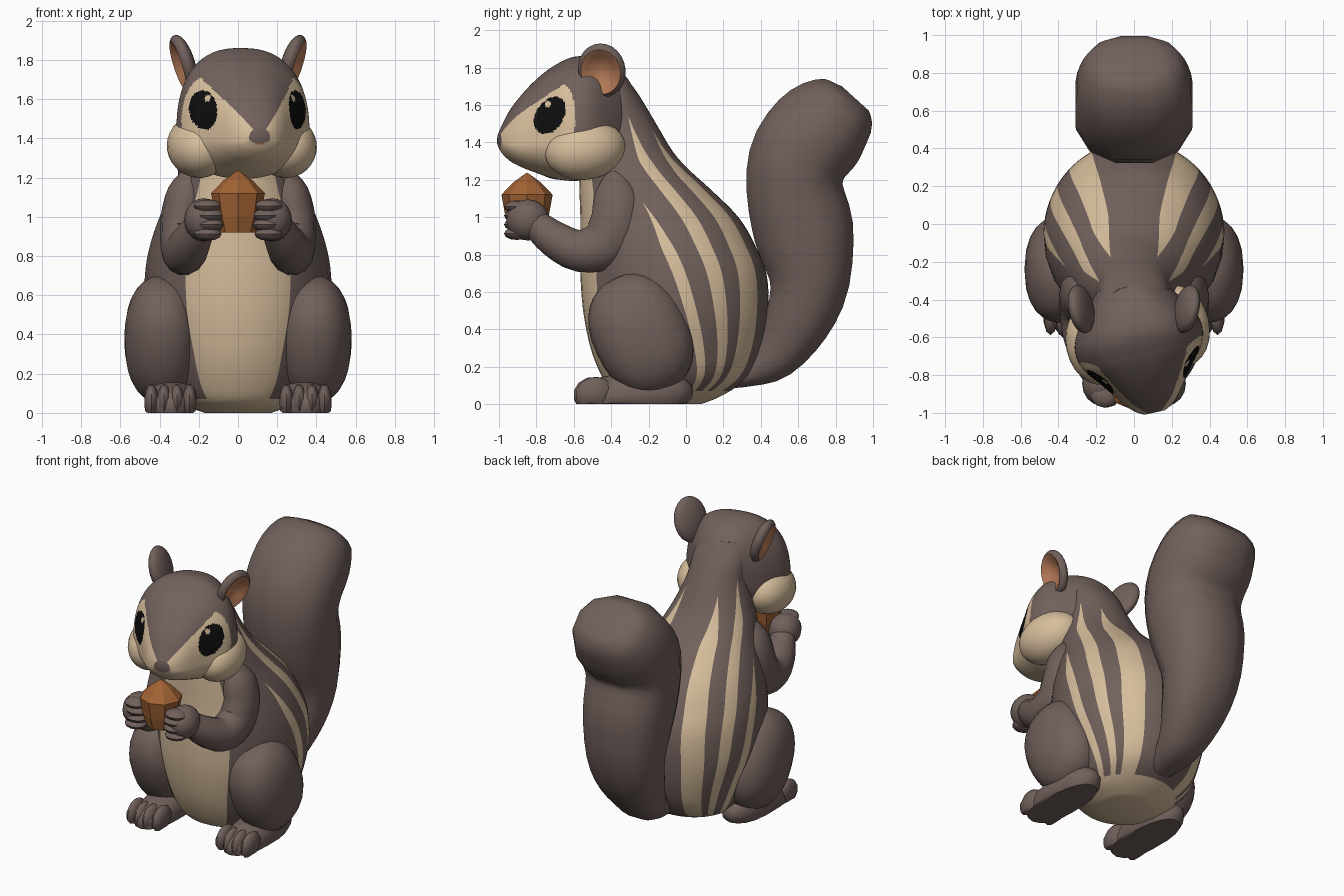
import bpy, bmesh, math
from mathutils import Matrix, Vector

if "Cube" in bpy.data.objects:
    bpy.data.objects.remove(bpy.data.objects["Cube"])


def mat(name, r, g, b):
    m = bpy.data.materials.new(name)
    m.diffuse_color = (r, g, b, 1)
    m.use_nodes = True
    m.node_tree.nodes["Principled BSDF"].inputs["Base Color"].default_value = m.diffuse_color
    return m


BROWN = mat("brown fur", .165, .118, .105)
CREAM = mat("cream fur", .68, .515, .335)
BLACK = mat("eye black", .004, .004, .004)
TAN = mat("ear tan", .48, .20, .10)
NUT = mat("acorn brown", .36, .125, .035)


def finish(name, bm, mats):
    bmesh.ops.recalc_face_normals(bm, faces=bm.faces[:])
    me = bpy.data.meshes.new(name)
    bm.to_mesh(me)
    bm.free()
    for m in mats:
        me.materials.append(m)
    ob = bpy.data.objects.new(name, me)
    bpy.context.collection.objects.link(ob)
    return ob


def spline(rows, n):
    """Catmull-Rom through rows of numbers, n steps per span."""
    out = []
    for i in range(len(rows) - 1):
        p = [rows[max(i - 1, 0)], rows[i], rows[i + 1], rows[min(i + 2, len(rows) - 1)]]
        for k in range(n):
            t = k / n
            out.append([.5 * (2 * b + (c - a) * t + (2 * a - 5 * b + 4 * c - d) * t * t
                              + (3 * b - a - 3 * c + d) * t ** 3) for a, b, c, d in zip(*p)])
    return out + [list(rows[-1])]


def loft(name, rings, mats, rule=None):
    """Skin closed rings; rule(centre, column) gives the material index."""
    bm = bmesh.new()
    vs = [[bm.verts.new(p) for p in r] for r in rings]
    n = len(vs[0])
    made = [(bm.faces.new(vs[0]), -1), (bm.faces.new(vs[-1]), -1)]
    for a, b in zip(vs, vs[1:]):
        for j in range(n):
            k = (j + 1) % n
            made.append((bm.faces.new((a[j], a[k], b[k], b[j])), j))
    if rule:
        for f, j in made:
            f.material_index = rule(f.calc_center_median(), j)
    return finish(name, bm, mats)


def spow(v, e):
    return math.copysign(abs(v) ** e, v)


def tube(name, rows, n, steps, square=1.0):
    """Tube along x,y,z with in-plane radius and sideways radius."""
    rows = spline(rows, steps)
    rings = []
    for i, (x, y, z, ra, rb) in enumerate(rows):
        t = Vector(rows[min(i + 1, len(rows) - 1)][:3]) - Vector(rows[max(i - 1, 0)][:3])
        u = t.cross(Vector((1, 0, 0))).normalized()
        v = t.cross(u).normalized()
        rings.append([Vector((x, y, z)) + u * ra * spow(math.cos(a), square) + v * rb * spow(math.sin(a), square)
                      for a in (2 * math.pi * (k + .5) / n for k in range(n))])
    return loft(name, rings, [BROWN])


def blob(bm, c, r, tilt=0, seg=16, square=1.0):
    m = Matrix.Translation(c) @ Matrix.Rotation(math.radians(tilt), 4, 'X') @ Matrix.Diagonal((*r, 1))
    for v in bmesh.ops.create_uvsphere(bm, u_segments=seg, v_segments=seg * 2 // 3, radius=1)["verts"]:
        v.co = m @ Vector([spow(q, square) for q in v.co])


# torso: z, front y, back y, half width
torso = spline([(0, -.25, .08, .17), (.05, -.38, .20, .29), (.15, -.45, .34, .38), (.3, -.51, .41, .43),
                (.5, -.55, .44, .475), (.7, -.565, .43, .475), (.85, -.565, .37, .45), (1.0, -.565, .28, .40),
                (1.15, -.57, .13, .33), (1.25, -.57, .02, .29), (1.35, -.56, -.07, .25),
                (1.5, -.55, -.16, .20), (1.65, -.5, -.25, .18), (1.76, -.48, -.33, .13)], 4)
LOW = (0, 30, 46, 52, 58, 66, 72, 150, 180)      # stripe edges in degrees from the back, low down
HIGH = (0, 26, 46, 64, 78, 96, 106, 142, 180)    # and at shoulder height
TOPS = {1: 1.46, 3: 1.55, 5: 1.08}               # where each cream stripe ends
SUB = 4


def stripe_edges(z):
    t = min(max((z - .1) / 1.1, 0), 1.1)
    e = [a + (b - a) * t for a, b in zip(LOW, HIGH)]
    for k, top in TOPS.items():
        w = min(max((top - z) / .25, 0.01), 1)
        mid, half = (e[k] + e[k + 1]) / 2, (e[k + 1] - e[k]) / 2 * w
        e[k], e[k + 1] = mid - half, mid + half
    return e


rings = []
for z, yf, yb, rx in torso:
    e = stripe_edges(z)
    half = [e[k] + (e[k + 1] - e[k]) * s / SUB for k in range(8) for s in range(SUB)]
    angles = half + [180] + [360 - a for a in half[:0:-1]]
    rings.append([(rx * math.sin(math.radians(a)), (yf + yb) / 2 + (yb - yf) / 2 * math.cos(math.radians(a)), z)
                  for a in angles])


def torso_rule(c, j):
    if c.z < .07:
        return 1
    if j < 0:
        return 0
    band = min(j, 16 * SUB - 1 - j) // SUB
    return 1 if band % 2 and c.z < TOPS.get(band, 9) else 0


loft("torso", rings, [BROWN, CREAM], torso_rule)

# head: forward distance, top z, bottom z, half width, built straight then turned
YAW = Matrix.Translation((0, -.5, 0)) @ Matrix.Rotation(math.radians(12.5), 4, 'Z')
skull = spline([(-.23, 1.66, 1.42, .10), (-.17, 1.76, 1.32, .17), (-.06, 1.835, 1.23, .265), (.08, 1.86, 1.195, .34),
                (.2, 1.81, 1.205, .325), (.3, 1.735, 1.235, .25), (.38, 1.655, 1.265, .19),
                (.44, 1.58, 1.295, .145), (.485, 1.50, 1.335, .10), (.51, 1.45, 1.375, .055)], 14)
N = 240
rings = []
for f, top, bot, w in skull:
    mid = bot + .33 * (top - bot)
    ring = []
    for k in range(N):
        a = 2 * math.pi * (k + .5) / N
        e = .8 if math.sin(a) > 0 else 1
        h = top - mid if math.sin(a) > 0 else mid - bot
        ring.append((w * spow(math.cos(a), e), -f, mid + h * spow(math.sin(a), e)))
    rings.append(ring)


def head_rule(c, j):
    x, f, z = abs(c.x), -c.y, c.z
    t = (x - .255) * .61 - (f - .295) * .79          # distance along the face, outward from the eye
    ridge = max(0, z - 1.405) * .8                   # dark wedge between the eyes
    if f > .05 and x > .08:
        if ((t + .02) ** 2 + (z - 1.605) ** 2) < .018 ** 2:
            return 1
        if ((t - .25 * (z - 1.545)) / .09) ** 2 + ((z - 1.545) / .10) ** 2 < 1:
            return 2
    if f > .46 and x < .022 and 1.37 < z < 1.395:
        return 3
    if x < ridge or f < -.08:
        return 0
    arch = (max(t, 0) / .145) ** 2 + (max(z - 1.54, 0) / .19) ** 2 < 1
    return 1 if z < 1.46 or (f > 0 and arch) else 0


head = loft("head", rings, [BROWN, CREAM, BLACK, TAN], head_rule)
head.data.transform(YAW)

# cheeks
for s, side in ((-1, "left"), (1, "right")):
    bm = bmesh.new()
    blob(bm, (s * .225, -.09, 1.36), (.16, .22, .16), 8, 24)
    bm.transform(YAW)
    finish(side + "_cheek", bm, [CREAM])

# tail: upright plume bending backward at the top
tube("tail", [(0, .20, .13, .05, .07), (0, .33, .17, .08, .11), (0, .47, .25, .13, .16), (0, .59, .43, .18, .22),
              (0, .66, .65, .22, .26), (0, .63, .92, .275, .29), (0, .58, 1.16, .265, .31), (0, .615, 1.34, .275, .32),
              (0, .74, 1.49, .27, .31), (0, .865, 1.595, .195, .25), (0, .905, 1.635, .10, .14)], 12, 3, .85)

# acorn
prof = [(.09, .92), (.115, 1.0), (.137, 1.12), (.075, 1.185), (.006, 1.235)]
loft("acorn", [[(r * math.cos(math.pi * k / 4), -.85 + r * math.sin(math.pi * k / 4), z) for k in range(8)]
               for r, z in prof], [NUT])

for s, side in ((-1, "left"), (1, "right")):
    # arm
    tube(side + "_arm", [(s * .22, -.38, 1.22, .06, .06), (s * .26, -.37, 1.12, .125, .10), (s * .285, -.37, .99, .14, .11),
                         (s * .285, -.43, .86, .14, .11), (s * .27, -.57, .82, .115, .11),
                         (s * .235, -.70, .88, .10, .10), (s * .19, -.80, .96, .08, .08)], 14, 3)
    # paw with stacked fingers
    bm = bmesh.new()
    blob(bm, (s * .175, -.845, .985), (.10, .115, .11))
    for k in range(4):
        blob(bm, (s * (.14 + .01 * abs(k - 1.5)), -.905, .912 + .048 * k), (.075, .068, .034), seg=10)
    finish(side + "_paw", bm, [BROWN])
    # thigh
    bm = bmesh.new()
    blob(bm, (s * .385, -.24, .375), (.195, .26, .33), 25, 24, .88)
    finish(side + "_thigh", bm, [BROWN])
    # foot with toes, flattened on the ground
    bm = bmesh.new()
    blob(bm, (s * .345, -.28, .05), (.135, .32, .12), 4, 18, .9)
    for k in range(4):
        blob(bm, (s * (.247 + .065 * k), -.51 + .012 * abs(k - 1.5), .06), (.038, .10, .085), 18, 10)
    for v in bm.verts:
        v.co.z = max(v.co.z, 0)
    finish(side + "_foot", bm, [BROWN])
    # ear: rounded cup with tan inside
    bm = bmesh.new()
    bmesh.ops.create_uvsphere(bm, u_segments=24, v_segments=16, radius=1, matrix=Matrix.Rotation(math.pi / 2, 4, 'Y'))
    for v in bm.verts:
        r = math.hypot(v.co.y, v.co.z)
        if v.co.x > 0 and r < .8:
            v.co.x = -.3 + .9 * (r / .8) ** 2
    bm.normal_update()
    for f in bm.faces:
        c = f.calc_center_median()
        f.material_index = int(f.normal.x > 0 and math.hypot(c.y, c.z) < .82)
    bm.transform(Matrix.Diagonal((s, 1, 1, 1)) @ Matrix.Translation((.28, -.45, 1.785))
                 @ Matrix.Rotation(math.radians(-12), 4, 'Z') @ Matrix.Rotation(math.radians(17), 4, 'Y')
                 @ Matrix.Diagonal((.055, .13, .15, 1)))
    finish(side + "_ear", bm, [BROWN, TAN])

# soft shading, keeping sharp edges (the acorn stays faceted)
for ob in bpy.context.collection.objects:
    ob.select_set(ob.name != "acorn")
bpy.context.view_layer.objects.active = bpy.data.objects["torso"]
bpy.ops.object.shade_smooth_by_angle(angle=math.radians(40))
